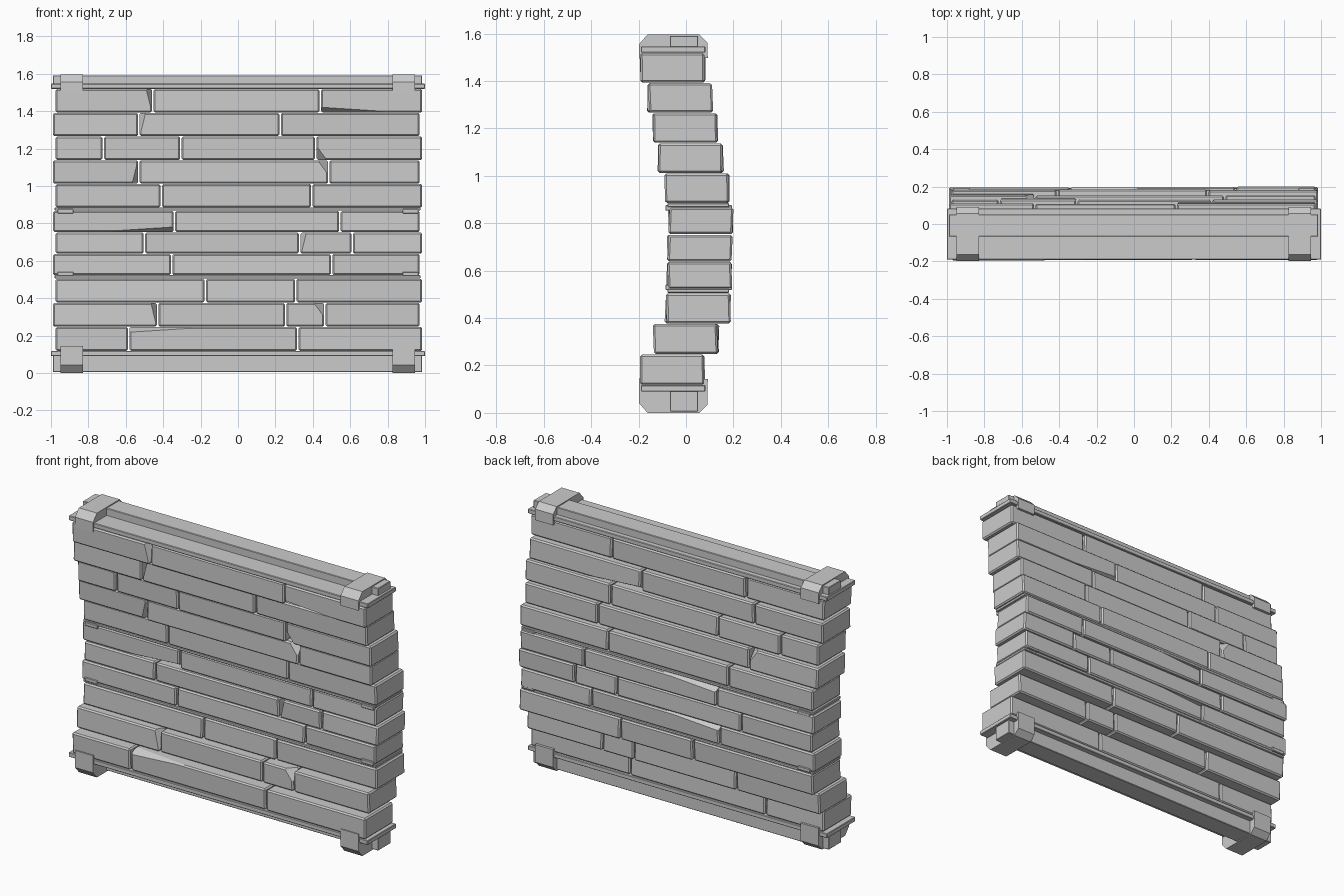
import bpy, bmesh, random
from mathutils import Vector

if "Cube" in bpy.data.objects:
    bpy.data.objects.remove(bpy.data.objects["Cube"])

random.seed(4)


def finish(bm, name):
    bmesh.ops.recalc_face_normals(bm, faces=bm.faces)
    me = bpy.data.meshes.new(name)
    bm.to_mesh(me)
    bm.free()
    ob = bpy.data.objects.new(name, me)
    bpy.context.collection.objects.link(ob)
    return ob


def box(name, x0, x1, y0, y1, z0, z1, bevel=0.003, chips=(), lean=0.0):
    """Bevelled box; each chip (direction, size) slices one corner off."""
    lo, hi = Vector((x0, y0, z0)), Vector((x1, y1, z1))
    mid, half = (lo + hi) / 2, (hi - lo) / 2
    bm = bmesh.new()
    bmesh.ops.create_cube(bm, size=2)
    for v in bm.verts:
        v.co = mid + v.co * half
    bmesh.ops.bevel(bm, geom=bm.edges[:], offset=bevel, segments=1, affect='EDGES')
    for sign, size in chips:
        point = mid + sign * half
        point.x -= sign.x * size.x
        normal = Vector([s / d for s, d in zip(sign, size)]).normalized()
        cut = bmesh.ops.bisect_plane(
            bm, geom=bm.verts[:] + bm.edges[:] + bm.faces[:],
            plane_co=point, plane_no=normal, clear_outer=True)
        edges = [e for e in cut['geom_cut'] if isinstance(e, bmesh.types.BMEdge)]
        if edges:
            bmesh.ops.holes_fill(bm, edges=edges, sides=0)
    for v in bm.verts:
        v.co.y += lean * (v.co.z - mid.z)
    return finish(bm, name)


def extrude_x(name, profile, x0, x1):
    """Closed (y, z) profile extruded along x."""
    bm = bmesh.new()
    face = bm.faces.new([bm.verts.new((x0, y, z)) for y, z in profile])
    ext = bmesh.ops.extrude_face_region(bm, geom=[face])
    for v in ext['geom']:
        if isinstance(v, bmesh.types.BMVert):
            v.co.x = x1
    return finish(bm, name)


# Courses from the bottom up: y centre of the course, x of its inner joints
courses = [
    (-0.055, [-0.585, 0.32]),
    (0.0, [-0.43, 0.255, 0.465]),
    (0.05, [-0.175, 0.31]),
    (0.055, [-0.355, 0.5]),
    (0.056, [-0.5, 0.33, 0.61]),
    (0.06, [-0.34, 0.545]),
    (0.048, [-0.41, 0.395]),
    (0.02, [-0.53, 0.485]),
    (-0.005, [-0.72, -0.305, 0.415]),
    (-0.026, [-0.53, 0.225]),
    (-0.055, [-0.455, 0.44]),
]
# Broken corners: (course, brick) -> side Left/Right, Front/Back, Top/Down
SIZES = {"long": Vector((0.42, 0.05, 0.027)),
         "tall": Vector((0.032, 0.055, 0.13)),
         "small": Vector((0.055, 0.06, 0.075))}
SIGN = dict(L=-1, R=1, F=-1, B=1, D=-1, T=1)
chips = {
    (0, 1): "LFT long", (1, 0): "RFT tall", (1, 2): "RFT small",
    (3, 1): "LBT long", (4, 2): "LFT tall", (5, 0): "RFD long",
    (5, 1): "LBT long", (7, 0): "RFD tall RBT small", (7, 1): "RFT small",
    (8, 3): "LFD small", (9, 1): "LFT tall", (9, 2): "LBD long",
    (10, 0): "RFT tall", (10, 2): "LFD long",
}


def read_chips(text):
    words = text.split()
    return [(Vector([SIGN[c] for c in way]), SIZES[kind])
            for way, kind in zip(words[::2], words[1::2])]


z = 0.118
for r, (yc, joints) in enumerate(courses):
    # Thin band with end clips above the third and sixth courses
    if r in (3, 6):
        box(f"band_{r}", -0.98, 0.975, -0.078, 0.182, z, z + 0.017)
        clip = z + 0.012 if r == 3 else z - 0.015
        for side, x in (("left", -0.965), ("right", 0.88)):
            box(f"band_{r}_clip_{side}", x, x + 0.085, -0.087, 0.194, clip, clip + 0.023)
        z += 0.017
    pitch = 0.1294 if r < 3 else 0.115 if r < 6 else 0.127
    shift = 0.006 if r % 2 == 0 else -0.008
    xs = [shift - 0.985] + joints + [shift + 0.983]
    for b, (xa, xb) in enumerate(zip(xs, xs[1:])):
        y = yc + random.uniform(-0.004, 0.004)
        box(f"brick_{r + 1}_{b + 1}", xa + 0.004, xb - 0.004, y - 0.135, y + 0.135,
            z + 0.001, z + pitch - 0.002, 0.008, read_chips(chips.get((r, b), "")),
            random.uniform(-0.05, 0.06))
    z += pitch

# Rails: wide plate, narrow beam and wrap-around brackets, mirrored top and bottom
HEIGHT = 1.597
bracket = [(-0.199, 0.145), (-0.199, 0.042), (-0.162, 0), (0.056, 0),
           (0.09, 0.034), (0.092, 0.142)]
for name, flip, plate, leg in (("bottom", False, 0.09, 1), ("top", True, 0.05, 0.7)):
    def h(v):
        return HEIGHT - v if flip else v
    za, zb = sorted((h(plate), h(plate + 0.027)))
    box(name + "_plate", -1, 1, -0.19, 0.082, za, zb)
    za, zb = sorted((h(0.006), h(plate + 0.003)))
    box(name + "_beam", -0.99, 0.985, -0.068, 0.051, za, zb)
    profile = [(y, h(v * leg if v > 0.1 else v)) for y, v in bracket]
    for side, x in (("left", -0.95), ("right", 0.825)):
        extrude_x(f"{name}_bracket_{side}", profile, x, x + 0.12)
